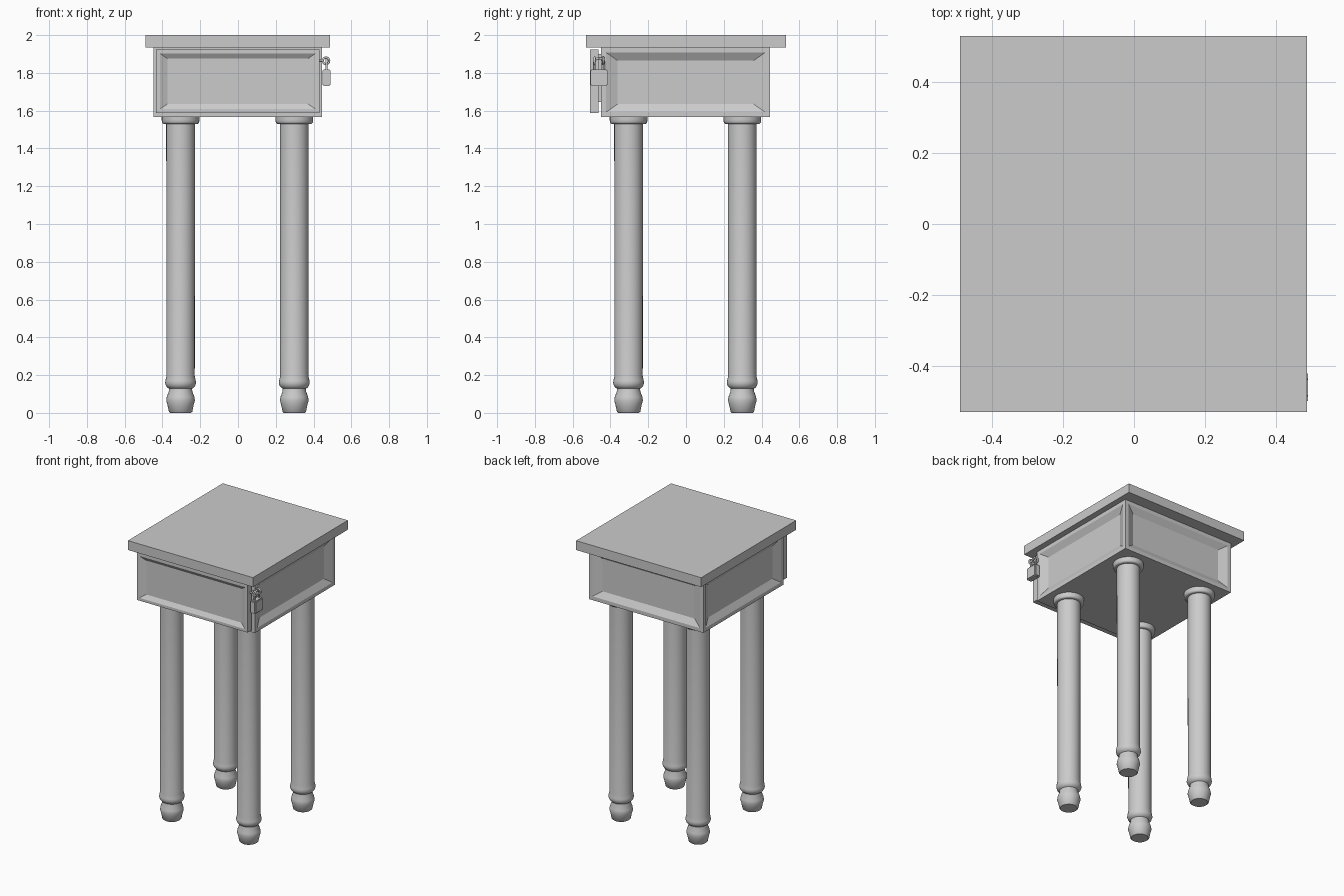
import bpy, bmesh, math
from mathutils import Vector

if "Cube" in bpy.data.objects:
    bpy.data.objects.remove(bpy.data.objects["Cube"])


def finish(name, bm):
    bmesh.ops.recalc_face_normals(bm, faces=bm.faces)
    me = bpy.data.meshes.new(name)
    bm.to_mesh(me)
    bm.free()
    ob = bpy.data.objects.new(name, me)
    bpy.context.collection.objects.link(ob)
    return ob


def box(name, lo, hi, panels=(), margin=0.037, slope=(0.06, 0.042), depth=0.025, bevel=0):
    """Box between two corners; faces along the panel directions get a sunk, sloped panel."""
    lo, hi = Vector(lo), Vector(hi)
    bm = bmesh.new()
    bmesh.ops.create_cube(bm, size=1)
    for v in bm.verts:
        v.co = (lo + hi) / 2 + v.co * (hi - lo)
    if bevel:
        bmesh.ops.bevel(bm, geom=bm.edges[:], offset=bevel, segments=2, affect='EDGES')
    for d in map(Vector, panels):
        f = max(bm.faces, key=lambda f: (f.normal.dot(d) > 0.99, f.calc_area()))
        bmesh.ops.inset_region(bm, faces=[f], thickness=margin)
        bmesh.ops.inset_region(bm, faces=[f], thickness=0.001)
        mid = f.calc_center_median()
        for v in f.verts:
            for axis in range(3):
                s = slope[1] if axis == 2 else slope[0]
                off = v.co[axis] - mid[axis]
                if abs(off) > 0.01:
                    v.co[axis] -= math.copysign(s, off)
            v.co -= d * depth
    return finish(name, bm)


def smooth(ob, angle=40):
    bpy.ops.object.select_all(action='DESELECT')
    ob.select_set(True)
    bpy.context.view_layer.objects.active = ob
    bpy.ops.object.shade_smooth_by_angle(angle=math.radians(angle))


def lathe(name, profile, centre, sides=32):
    bm = bmesh.new()
    rings = [[bm.verts.new((centre[0] + r * math.cos(2 * math.pi * i / sides),
                            centre[1] + r * math.sin(2 * math.pi * i / sides), z))
              for i in range(sides)] for r, z in profile]
    for a, b in zip(rings, rings[1:]):
        for i in range(sides):
            j = (i + 1) % sides
            bm.faces.new((a[i], a[j], b[j], b[i]))
    bm.faces.new(rings[0])
    bm.faces.new(rings[-1])
    ob = finish(name, bm)
    smooth(ob)
    return ob


def tube(name, points, radius, cyclic=False):
    cu = bpy.data.curves.new(name, 'CURVE')
    cu.dimensions = '3D'
    cu.bevel_depth = radius
    cu.bevel_resolution = 3
    cu.use_fill_caps = True
    sp = cu.splines.new('POLY')
    sp.points.add(len(points) - 1)
    for p, co in zip(sp.points, points):
        p.co = (*co, 1)
    sp.use_cyclic_u = cyclic
    ob = bpy.data.objects.new(name, cu)
    bpy.context.collection.objects.link(ob)
    return ob


# Table top, cabinet and drawer
box("table_top", (-0.49, -0.53, 1.934), (0.488, 0.53, 2.0))
box("cabinet", (-0.448, -0.449, 1.566), (0.446, 0.445, 1.934),
    panels=[(1, 0, 0), (-1, 0, 0), (0, 1, 0)])
box("drawer_front", (-0.434, -0.509, 1.588), (0.431, -0.462, 1.923),
    panels=[(0, -1, 0)], margin=0.028, slope=(0.04, 0.027), depth=0.018)
box("drawer_box", (-0.39, -0.464, 1.645), (0.387, -0.44, 1.90))

# Turned legs with feet and top collars
leg_profile = [(0.055, 0), (0.062, 0.006), (0.070, 0.045), (0.076, 0.065), (0.073, 0.085),
               (0.062, 0.115), (0.061, 0.128), (0.070, 0.134), (0.077, 0.143), (0.082, 0.158),
               (0.080, 0.172), (0.075, 0.195), (0.076, 1.53)]
collar_profile = [(0.076, 1.53), (0.090, 1.53), (0.096, 1.534), (0.099, 1.542),
                  (0.100, 1.552), (0.100, 1.57)]
for sy, fb in ((-1, "front"), (1, "back")):
    for sx, lr in ((-1, "left"), (1, "right")):
        c = (-0.003 + 0.301 * sx, -0.003 + 0.301 * sy)
        lathe(f"{fb}_{lr}_leg", leg_profile, c)
        lathe(f"{fb}_{lr}_collar", collar_profile, c)

# Padlock: body, shackle and the two eye screws it joins
LX, LY = 0.468, -0.46
smooth(box("padlock_body", (0.447, -0.505, 1.73), (0.490, -0.415, 1.818), bevel=0.006))
arch = [(LX, LY + 0.026 * math.cos(a), 1.852 + 0.026 * math.sin(a))
        for a in (math.pi * i / 12 for i in range(13))]
tube("padlock_shackle", [(LX, LY + 0.026, 1.81)] + arch + [(LX, LY - 0.026, 1.81)], 0.006)
for name, y, x0 in (("drawer_eye", -0.484, 0.425), ("cabinet_eye", -0.438, 0.44)):
    ring = [(0.466 + 0.017 * math.cos(a), y, 1.864 + 0.017 * math.sin(a))
            for a in (math.pi * i / 10 for i in range(20))]
    tube(name + "_ring", ring, 0.006, True)
    tube(name + "_shank", [(x0, y, 1.864), (0.449, y, 1.864)], 0.006)
